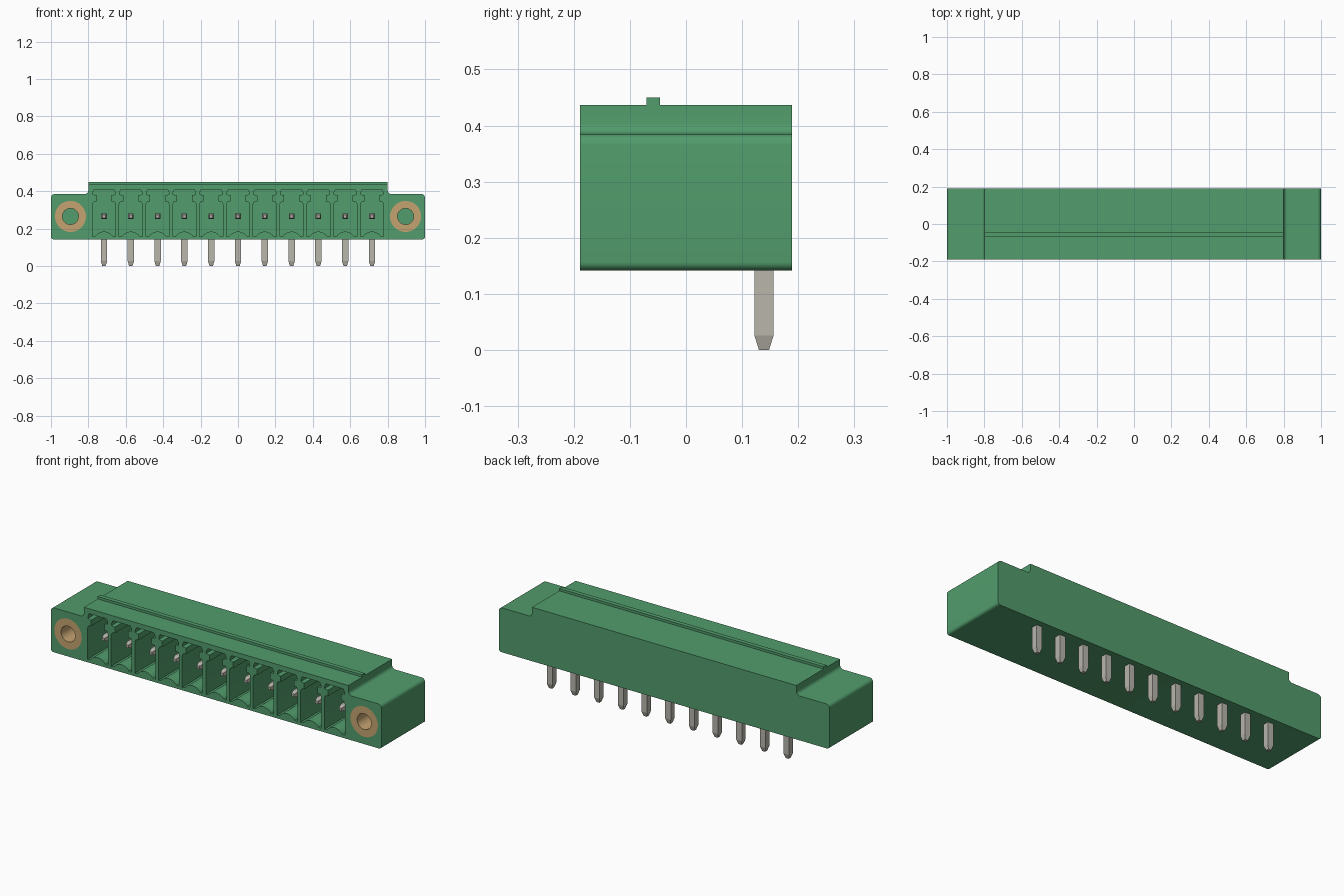
import bpy, bmesh, math

if "Cube" in bpy.data.objects:
    bpy.data.objects.remove(bpy.data.objects["Cube"], do_unlink=True)


def material(name, rgb):
    m = bpy.data.materials.new(name)
    m.use_nodes = True
    m.diffuse_color = (*rgb, 1)
    bsdf = m.node_tree.nodes["Principled BSDF"]
    bsdf.inputs["Base Color"].default_value = (*rgb, 1)
    bsdf.inputs["Roughness"].default_value = 0.6
    return m


GREEN = material("green plastic", (0.084, 0.335, 0.150))
BRASS = material("brass", (0.56, 0.37, 0.165))
STEEL = material("tinned metal", (0.48, 0.465, 0.41))

FRONT, BACK = -0.189, 0.189
PITCH, COUNT, AXIS_Z = 0.1433, 11, 0.265
XS = [(i - (COUNT - 1) / 2) * PITCH for i in range(COUNT)]
SCREW_X = 0.896


def arc(cx, cz, r, a0, a1, n=6):
    return [(cx + r * math.cos(math.radians(a0 + (a1 - a0) * i / n)),
             cz + r * math.sin(math.radians(a0 + (a1 - a0) * i / n))) for i in range(n + 1)]


def mirrored(half):
    return half + [(-x, z) for x, z in reversed(half)]


def prism(bm, outline, y0, y1, dx=0.0):
    # extrude a front-view outline from y0 to y1
    a = [bm.verts.new((x + dx, y0, z)) for x, z in outline]
    b = [bm.verts.new((x + dx, y1, z)) for x, z in outline]
    bm.faces.new(a)
    bm.faces.new(b[::-1])
    for i in range(len(a)):
        j = (i + 1) % len(a)
        bm.faces.new((a[i], b[i], b[j], a[j]))


def loft(bm, rings):
    # skin a stack of square sections and cap both ends
    rows = [[bm.verts.new(p) for p in ring] for ring in rings]
    for r, s in zip(rows, rows[1:]):
        for i in range(4):
            j = (i + 1) % 4
            bm.faces.new((r[i], r[j], s[j], s[i]))
    bm.faces.new(rows[0][::-1])
    bm.faces.new(rows[-1])


def make(name, bm, mat):
    bmesh.ops.recalc_face_normals(bm, faces=bm.faces)
    me = bpy.data.meshes.new(name)
    bm.to_mesh(me)
    bm.free()
    me.materials.append(mat)
    ob = bpy.data.objects.new(name, me)
    bpy.context.collection.objects.link(ob)
    return ob


def smooth(ob):
    bpy.ops.object.select_all(action="DESELECT")
    ob.select_set(True)
    bpy.context.view_layer.objects.active = ob
    bpy.ops.object.shade_smooth_by_angle(angle=math.radians(30))


# Housing: raised middle with a lower flange on each side
half = (arc(0.985, 0.157, 0.015, -90, 0) + arc(0.98, 0.365, 0.02, 0, 90)
        + arc(0.82, 0.405, 0.02, 270, 180) + [(0.8, 0.437)])
bm = bmesh.new()
prism(bm, mirrored(half), FRONT, BACK)
housing = make("housing", bm, GREEN)

# Cutters: keyed contact pockets with an arched floor, and blind screw holes
pocket = [(0.062, 0.158), (0.062, 0.33), (0.056, 0.343), (0.040, 0.345), (0.040, 0.378),
          (0.060, 0.382), (0.060, 0.394), (0.052, 0.41)]
bump = [(x, z) for x, z in arc(0, 0.128, 0.056, 145, 35, 10)]
bm = bmesh.new()
for x in XS:
    prism(bm, mirrored(pocket) + bump, FRONT - 0.1, 0.09, x)
for s in (-1, 1):
    prism(bm, arc(0, AXIS_Z, 0.083, 0, 352.5, 47), FRONT - 0.1, 0.05, s * SCREW_X)
cutter = make("pocket_cutter", bm, GREEN)
cutter.hide_render = True

mod = housing.modifiers.new("pockets", "BOOLEAN")
mod.operation = "DIFFERENCE"
mod.solver = "EXACT"
mod.object = cutter
bpy.ops.object.select_all(action="DESELECT")
housing.select_set(True)
bpy.context.view_layer.objects.active = housing
bpy.ops.object.modifier_apply(modifier=mod.name)
bpy.data.objects.remove(cutter, do_unlink=True)
smooth(housing)

# Thin ridge along the top
bm = bmesh.new()
prism(bm, mirrored([(0.8, 0.432), (0.8, 0.45)]), -0.07, -0.046)
make("top_ridge", bm, GREEN)

# Threaded sleeves in the flanges
for side, s in (("left", 1), ("right", -1)):
    bm = bmesh.new()
    n = 48
    rings = []
    for r, y in ((0.083, FRONT), (0.083, 0.05), (0.043, 0.05), (0.043, FRONT)):
        rings.append([bm.verts.new((s * SCREW_X + r * math.cos(math.tau * i / n), y,
                                    AXIS_Z + r * math.sin(math.tau * i / n))) for i in range(n)])
    for k in range(4):
        p, q = rings[k], rings[(k + 1) % 4]
        for i in range(n):
            j = (i + 1) % n
            bm.faces.new((p[i], p[j], q[j], q[i]))
    smooth(make("screw_sleeve_" + side, bm, BRASS))

# Right-angle contacts: a solder tail below and a blade in each pocket
CORNERS = ((-1, -1), (1, -1), (1, 1), (-1, 1))
for k, x in enumerate(XS):
    bm = bmesh.new()
    loft(bm, [[(x + h * a, 0.139 + h * b, z) for a, b in CORNERS]
              for h, z in ((0.009, 0.0), (0.017, 0.026), (0.017, AXIS_Z + 0.016))])
    loft(bm, [[(x + h * a, y, AXIS_Z + h * b) for a, b in CORNERS]
              for h, y in ((0.008, -0.14), (0.015, -0.115), (0.015, 0.13))])
    make("contact_pin_%02d" % (k + 1), bm, STEEL)
